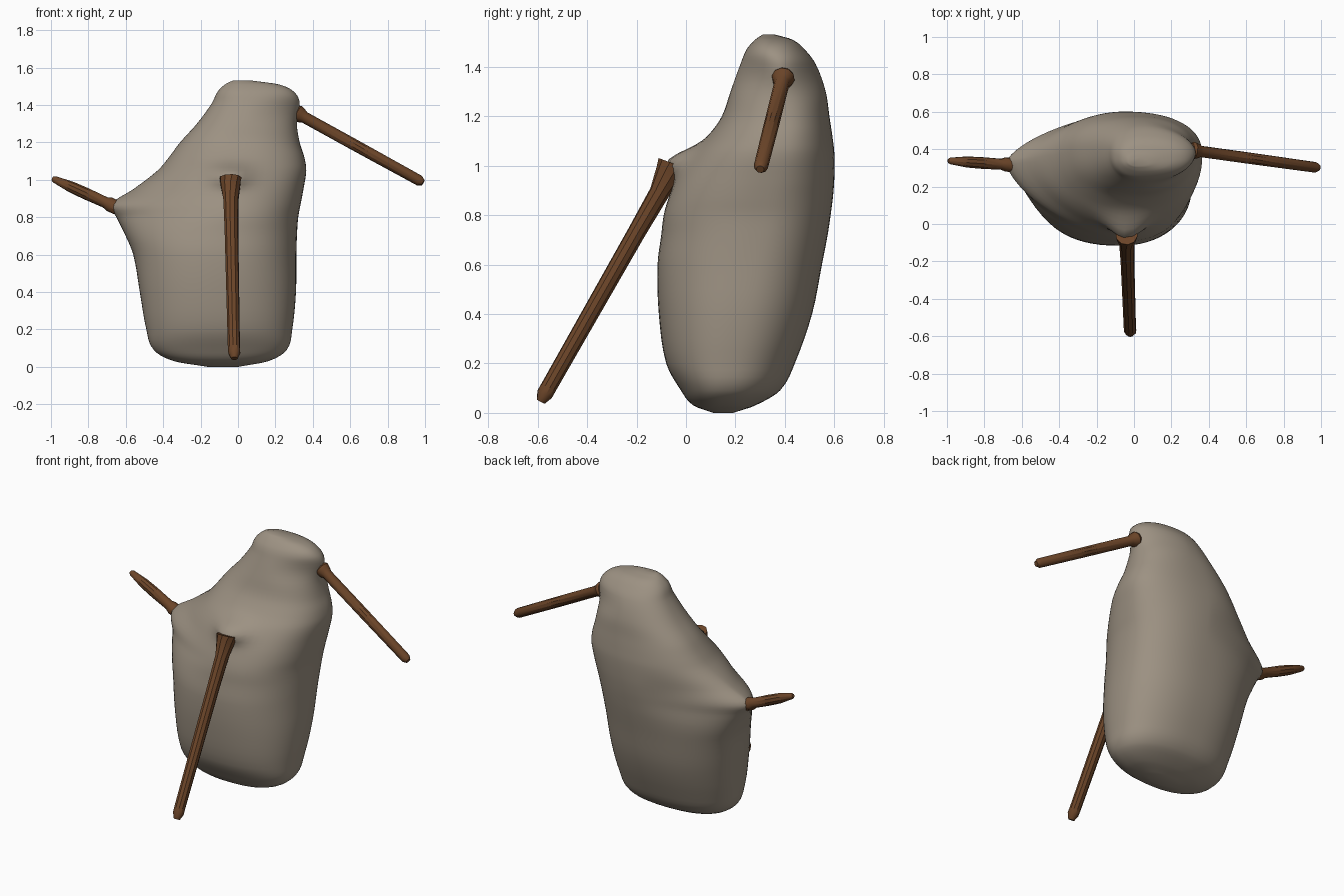
import bpy, bmesh, math
from mathutils import Vector

if "Cube" in bpy.data.objects:
    bpy.data.objects.remove(bpy.data.objects["Cube"])


def material(name, rgb):
    m = bpy.data.materials.new(name)
    m.diffuse_color = (*rgb, 1)
    m.use_nodes = True
    m.node_tree.nodes["Principled BSDF"].inputs["Base Color"].default_value = m.diffuse_color
    return m


STONE = material("warm grey stone", (0.335, 0.285, 0.225))
WOOD = material("brown wood", (0.150, 0.060, 0.022))


def finish(bm, name, mat, angle):
    bmesh.ops.recalc_face_normals(bm, faces=bm.faces[:])
    me = bpy.data.meshes.new(name)
    bm.to_mesh(me)
    bm.free()
    ob = bpy.data.objects.new(name, me)
    bpy.context.collection.objects.link(ob)
    me.materials.append(mat)
    bpy.ops.object.select_all(action='DESELECT')
    bpy.context.view_layer.objects.active = ob
    ob.select_set(True)
    bpy.ops.object.shade_smooth_by_angle(angle=math.radians(angle))
    return ob


def loft(rings, name, mat, angle):
    bm = bmesh.new()
    loops = [[bm.verts.new(p) for p in r] for r in rings]
    n = len(loops[0])
    for a, b in zip(loops, loops[1:]):
        for i in range(n):
            j = (i + 1) % n
            bm.faces.new((a[i], a[j], b[j], b[i]))
    bm.faces.new(loops[0])
    bm.faces.new(loops[-1])
    return finish(bm, name, mat, angle)


# Boulder sections: z, x left, x right, y front, y back, x centre, y centre
SECTIONS = [
    (0.00, -0.16, 0.00, 0.11, 0.19, -0.08, 0.15),
    (0.03, -0.34, 0.16, 0.03, 0.28, -0.09, 0.15),
    (0.09, -0.45, 0.26, -0.02, 0.38, -0.09, 0.16),
    (0.20, -0.49, 0.29, -0.08, 0.44, -0.09, 0.18),
    (0.40, -0.525, 0.31, -0.11, 0.51, -0.09, 0.22),
    (0.60, -0.56, 0.312, -0.115, 0.55, -0.08, 0.27),
    (0.72, -0.61, 0.316, -0.10, 0.573, -0.07, 0.30),
    (0.80, -0.65, 0.322, -0.09, 0.585, -0.06, 0.32),
    (0.87, -0.68, 0.335, -0.07, 0.594, -0.06, 0.33),
    (0.95, -0.56, 0.35, -0.035, 0.60, -0.06, 0.35),
    (1.05, -0.43, 0.365, 0.03, 0.60, -0.05, 0.37),
    (1.12, -0.37, 0.355, 0.09, 0.592, -0.03, 0.38),
    (1.20, -0.31, 0.33, 0.145, 0.58, 0.00, 0.39),
    (1.30, -0.22, 0.315, 0.18, 0.565, 0.04, 0.39),
    (1.41, -0.14, 0.33, 0.22, 0.525, 0.06, 0.38),
    (1.47, -0.11, 0.30, 0.245, 0.48, 0.06, 0.36),
    (1.51, -0.07, 0.22, 0.28, 0.43, 0.05, 0.35),
    (1.53, -0.03, 0.08, 0.31, 0.36, 0.02, 0.335),
]


def slope(k, c):
    a, b = max(k - 1, 0), min(k + 1, len(SECTIONS) - 1)
    return (SECTIONS[b][c] - SECTIONS[a][c]) / (SECTIONS[b][0] - SECTIONS[a][0])


def section_at(k, t):
    """Smooth blend between neighbouring sections."""
    p, q = SECTIONS[k], SECTIONS[k + 1]
    h = q[0] - p[0]
    out = [p[0] + h * t]
    for c in range(1, 7):
        out.append((2*t**3 - 3*t*t + 1) * p[c] + (t**3 - 2*t*t + t) * h * slope(k, c)
                   + (3*t*t - 2*t**3) * q[c] + (t**3 - t*t) * h * slope(k + 1, c))
    return out


def bell(v, centre, width):
    return math.exp(-((v - centre) / width) ** 2)


def boulder_ring(s, n=72):
    z, xl, xr, yf, yb, xc, yc = s
    ring = []
    for i in range(n):
        a = math.tau * i / n
        ca, sa = math.cos(a), math.sin(a)
        # Rounder body, pointed where the arms join
        p = 2.3 - (0.8 * bell(z, 0.88, 0.17) if ca < 0 else 0.6 * bell(z, 1.37, 0.09))
        x = xc + math.copysign(abs(ca) ** (2 / p), ca) * ((xr - xc) if ca > 0 else (xc - xl))
        y = yc + math.copysign(abs(sa) ** (2 / p), sa) * ((yb - yc) if sa > 0 else (yc - yf))
        # Small nub behind the front stick
        if sa < 0:
            y -= 0.085 * bell(x, -0.04, 0.10) * bell(z, 1.02, 0.055)
        ring.append((x, y, z))
    return ring


STEPS = 4
rings = [boulder_ring(section_at(k, j / STEPS))
         for k in range(len(SECTIONS) - 1) for j in range(STEPS)]
rings.append(boulder_ring(section_at(len(SECTIONS) - 2, 1)))
loft(rings, "boulder_body", STONE, 70)


# Wooden sticks: path points with a radius at each
def stick(name, path, sides=10):
    pts = [Vector(p[:3]) for p in path]
    out = []
    for k, p in enumerate(pts):
        d = (pts[min(k + 1, len(pts) - 1)] - pts[max(k - 1, 0)]).normalized()
        u = d.cross(Vector((0.3, 0.2, 1))).normalized()
        v = d.cross(u)
        r = path[k][3]
        out.append([p + r * (math.cos(a) * u + math.sin(a) * v)
                    for a in (math.tau * i / sides for i in range(sides))])
    loft(out, name, WOOD, 35)


def along(a, b, stations):
    a, b = Vector(a), Vector(b)
    return [(*a.lerp(b, t), r) for t, r in stations]


stick("right_stick", along((0.305, 0.395, 1.362), (0.99, 0.30, 0.985),
      [(0, 0.040), (0.02, 0.047), (0.05, 0.040), (0.075, 0.031),
       (0.5, 0.031), (0.97, 0.029), (1, 0.016)]))
stick("left_stick", along((-0.64, 0.315, 0.848), (-0.993, 0.338, 1.008),
      [(0, 0.038), (0.13, 0.039), (0.20, 0.030), (0.5, 0.032),
       (0.72, 0.030), (0.97, 0.018), (1, 0.010)]))
stick("front_stick", [(-0.04, -0.055, 1.01, 0.060), (-0.04, -0.068, 0.975, 0.055),
                      (-0.038, -0.108, 0.89, 0.041), (-0.035, -0.20, 0.73, 0.037),
                      (-0.022, -0.555, 0.105, 0.033), (-0.02, -0.572, 0.075, 0.033),
                      (-0.02, -0.588, 0.045, 0.018)])
